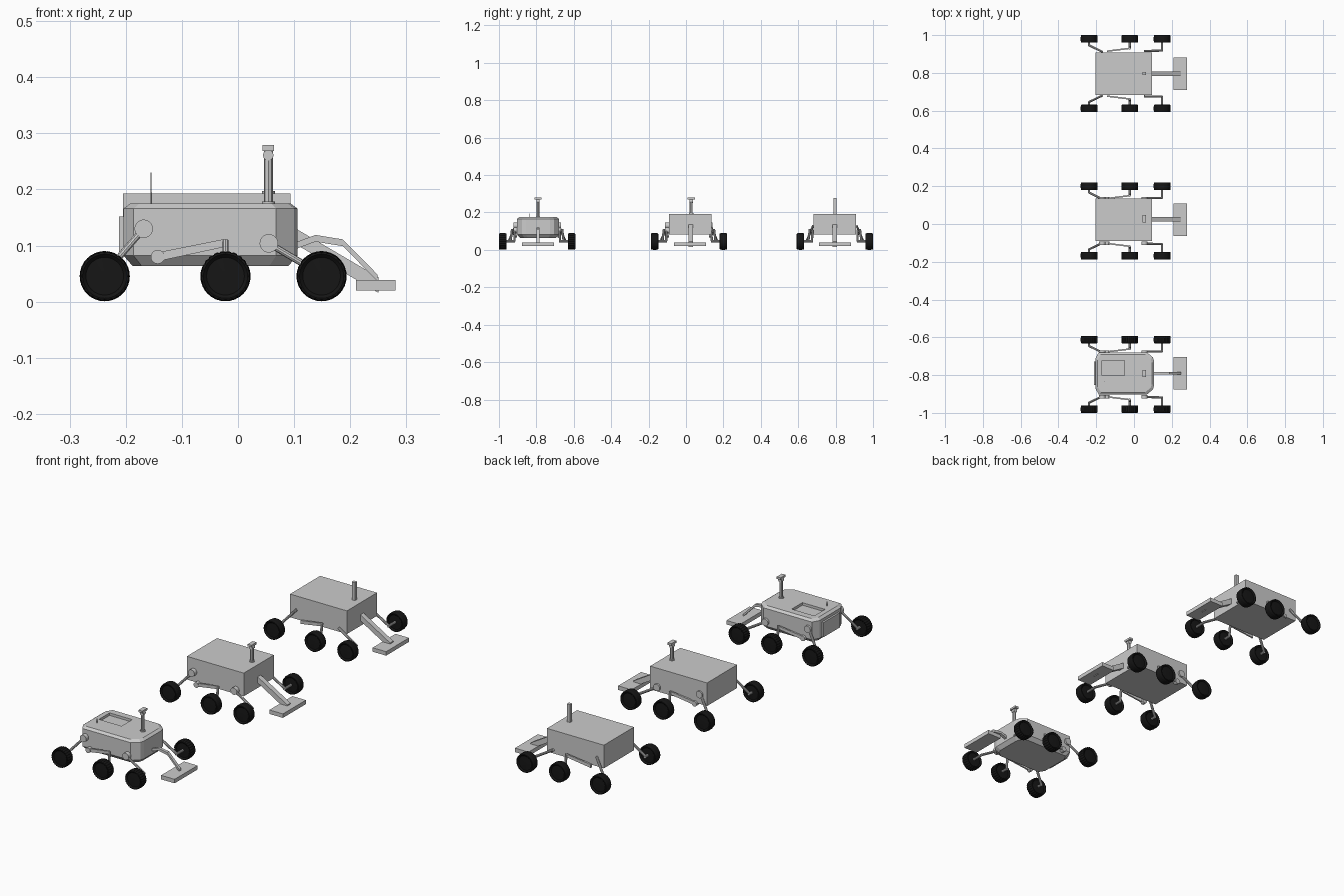
import bpy, bmesh, math
from mathutils import Vector, Matrix

if "Cube" in bpy.data.objects:
    bpy.data.objects.remove(bpy.data.objects["Cube"])

black = bpy.data.materials.new("tyre_black")
black.diffuse_color = (0.008, 0.008, 0.008, 1)
black.use_nodes = True
black.node_tree.nodes["Principled BSDF"].inputs["Base Color"].default_value = black.diffuse_color


def finish(name, bm, mat=None, smooth=False):
    bmesh.ops.recalc_face_normals(bm, faces=bm.faces)
    me = bpy.data.meshes.new(name)
    bm.to_mesh(me)
    bm.free()
    ob = bpy.data.objects.new(name, me)
    bpy.context.collection.objects.link(ob)
    if mat:
        me.materials.append(mat)
    if smooth:
        bpy.context.view_layer.objects.active = ob
        ob.select_set(True)
        bpy.ops.object.shade_smooth_by_angle(angle=math.radians(35))
        ob.select_set(False)
    return ob


def box(name, x, y, z):
    """Axis-aligned box from (min, max) ranges."""
    bm = bmesh.new()
    bmesh.ops.create_cube(bm, size=1)
    for v in bm.verts:
        v.co = [lo + (c + 0.5) * (hi - lo) for c, (lo, hi) in zip(v.co, (x, y, z))]
    return finish(name, bm)


def rod(name, a, b, r, n=10):
    """Round bar between two points."""
    a, b = Vector(a), Vector(b)
    d = b - a
    bm = bmesh.new()
    m = Matrix.Translation((a + b) / 2) @ d.to_track_quat('Z', 'Y').to_matrix().to_4x4()
    bmesh.ops.create_cone(bm, cap_ends=True, segments=n, radius1=r, radius2=r,
                          depth=d.length, matrix=m)
    return finish(name, bm, smooth=n > 8)


def loft(name, rings, mat=None, capped=True, smooth=False):
    """Skin a list of equal-length point rings."""
    bm = bmesh.new()
    vs = [[bm.verts.new(p) for p in ring] for ring in rings]
    n = len(vs[0])
    for a, b in zip(vs, vs[1:]):
        for i in range(n):
            j = (i + 1) % n
            bm.faces.new((a[i], a[j], b[j], b[i]))
    if capped:
        bm.faces.new(vs[0])
        bm.faces.new(vs[-1])
    return finish(name, bm, mat, smooth)


def arm(name, path, hw, ht, yc):
    """Strip in the xz plane: half width hw in y, vertical half thickness ht."""
    return loft(name, [[(x, yc + sy * hw, z + sz * ht)
                        for sy, sz in ((-1, -1), (1, -1), (1, 1), (-1, 1))] for x, z in path])


def wheel(name, x, y, z, r, cleats):
    # (radius factor, y offset): dished sides and slightly barrelled tread
    prof = [(0.2, -0.015), (0.75, -0.014), (0.88, -0.02), (0.96, -0.019), (1, -0.009),
            (1, 0.009), (0.96, 0.019), (0.88, 0.02), (0.75, 0.014), (0.2, 0.015)]
    n = 72 if cleats else 32
    rings = []
    for f, dy in prof:
        ring = []
        for i in range(n):
            k = 0.965 if cleats and f > 0.9 and i % 3 == 0 else 1
            t = 2 * math.pi * i / n
            ring.append((x + r * f * k * math.cos(t), y + dy, z + r * f * k * math.sin(t)))
        rings.append(ring)
    loft(name, rings, black)


def running_gear(c, hubs, cleats):
    for s, side in ((-1, "near"), (1, "far")):
        def p(x, y, z):
            return (x, c + s * y, z)
        for x, tag in ((-0.2375, "rear"), (-0.0223, "middle"), (0.149, "front")):
            wheel(f"{tag}_wheel_{side}", x, c + s * 0.184, 0.0455, 0.0447, cleats)
        # rear strut and axle
        rod(f"rear_strut_{side}", p(-0.168, 0.116, 0.13), p(-0.2375, 0.15, 0.05), 0.006)
        rod(f"rear_axle_{side}", p(-0.2375, 0.147, 0.046), p(-0.2375, 0.172, 0.046), 0.006)
        # front strut and axle
        rod(f"front_strut_{side}", p(0.055, 0.12, 0.104), p(0.149, 0.122, 0.048), 0.006)
        rod(f"front_axle_{side}", p(0.149, 0.118, 0.046), p(0.149, 0.172, 0.046), 0.006)
        # middle rocker: tapered bar, drop leg, axle
        prof = [(-0.143, 0.08, 0.008, 0.119), (-0.022, 0.105, 0.007, 0.134)]
        loft(f"rocker_{side}", [[p(x, y + dy, z + dz) for dy, dz in
             ((-0.004, -h), (0.004, -h), (0.004, h), (-0.004, h))] for x, z, h, y in prof])
        rod(f"drop_leg_{side}", p(-0.0223, 0.134, 0.11), p(-0.0223, 0.142, 0.046), 0.006)
        rod(f"middle_axle_{side}", p(-0.0223, 0.138, 0.046), p(-0.0223, 0.172, 0.046), 0.006)
        if hubs:
            for x, z, r in ((-0.168, 0.13, 0.0165), (0.055, 0.104, 0.0165), (-0.143, 0.08, 0.0125)):
                rod(f"pivot_{side}", p(x, 0.108, z), p(x, 0.127, z), r, 20)


def camera_mast(c, base):
    rod("mast_base", (0.054, c, base - 0.002), (0.054, c, base + 0.004), 0.0115, 12)
    rod("mast", (0.054, c, base), (0.054, c, 0.268), 0.008, 8)
    rod("mast_joint", (0.054, c - 0.009, 0.261), (0.054, c + 0.009, 0.261), 0.0095, 12)
    box("mast_head", (0.044, 0.064), (c - 0.019, c + 0.019), (0.269, 0.279))


def scoop(c):
    box("scoop", (0.21, 0.281), (c - 0.086, c + 0.086), (0.02, 0.039))


# --- detailed rover -------------------------------------------------------
c = -0.796
running_gear(c, True, True)
c = -0.791
half = [(-0.204, 0.08), (-0.186, 0.112), (0.068, 0.112), (0.1, 0.085), (0.106, 0.065)]
plan = half + [(x, -y) for x, y in reversed(half)]
rings = []
for z, inset in ((0.064, 0.016), (0.082, 0), (0.166, 0), (0.175, 0.012)):
    kx, ky = 1 - inset / 0.155, 1 - inset / 0.112
    rings.append([(-0.049 + (x + 0.049) * kx, c + y * ky, z) for x, y in plan])
body = loft("chamfered_body", rings)
# hatch recess in the roof
cutter = box("hatch_cutter", (-0.169, -0.05), (c - 0.011, c + 0.069), (0.163, 0.2))
mod = body.modifiers.new("hatch", 'BOOLEAN')
mod.object = cutter
mod.operation = 'DIFFERENCE'
mod.solver = 'EXACT'
bpy.context.view_layer.objects.active = body
bpy.ops.object.modifier_apply(modifier="hatch")
bpy.data.objects.remove(cutter)
box("rear_panel", (-0.2125, -0.2), (c - 0.062, c + 0.062), (0.082, 0.152))
camera_mast(c, 0.175)
rod("aerial_base", (-0.155, c - 0.045, 0.172), (-0.155, c - 0.045, 0.195), 0.0015, 6)
rod("aerial", (-0.155, c - 0.045, 0.19), (-0.155, c - 0.045, 0.23), 0.0006, 6)
arm("bent_arm", [(0.095, 0.097), (0.138, 0.113), (0.187, 0.105), (0.248, 0.043), (0.25, 0.036)],
    0.007, 0.006, c)
scoop(c)

# --- simplified rover -----------------------------------------------------
c = 0.016
running_gear(c, True, False)
c = 0.022
box("medium_body", (-0.205, 0.094), (c - 0.113, c + 0.113), (0.083, 0.193))
camera_mast(c + 0.006, 0.193)
arm("medium_arm", [(0.09, 0.124), (0.25, 0.03)], 0.012, 0.014, c + 0.003)
scoop(c)

# --- simplest rover -------------------------------------------------------
c = 0.796
running_gear(c, False, False)
box("simple_body", (-0.205, 0.094), (c - 0.113, c + 0.113), (0.083, 0.193))
box("simple_mast", (0.046, 0.0625), (c - 0.008, c + 0.008), (0.19, 0.278))
arm("simple_arm", [(0.09, 0.124), (0.25, 0.03)], 0.012, 0.014, c)
scoop(c)
